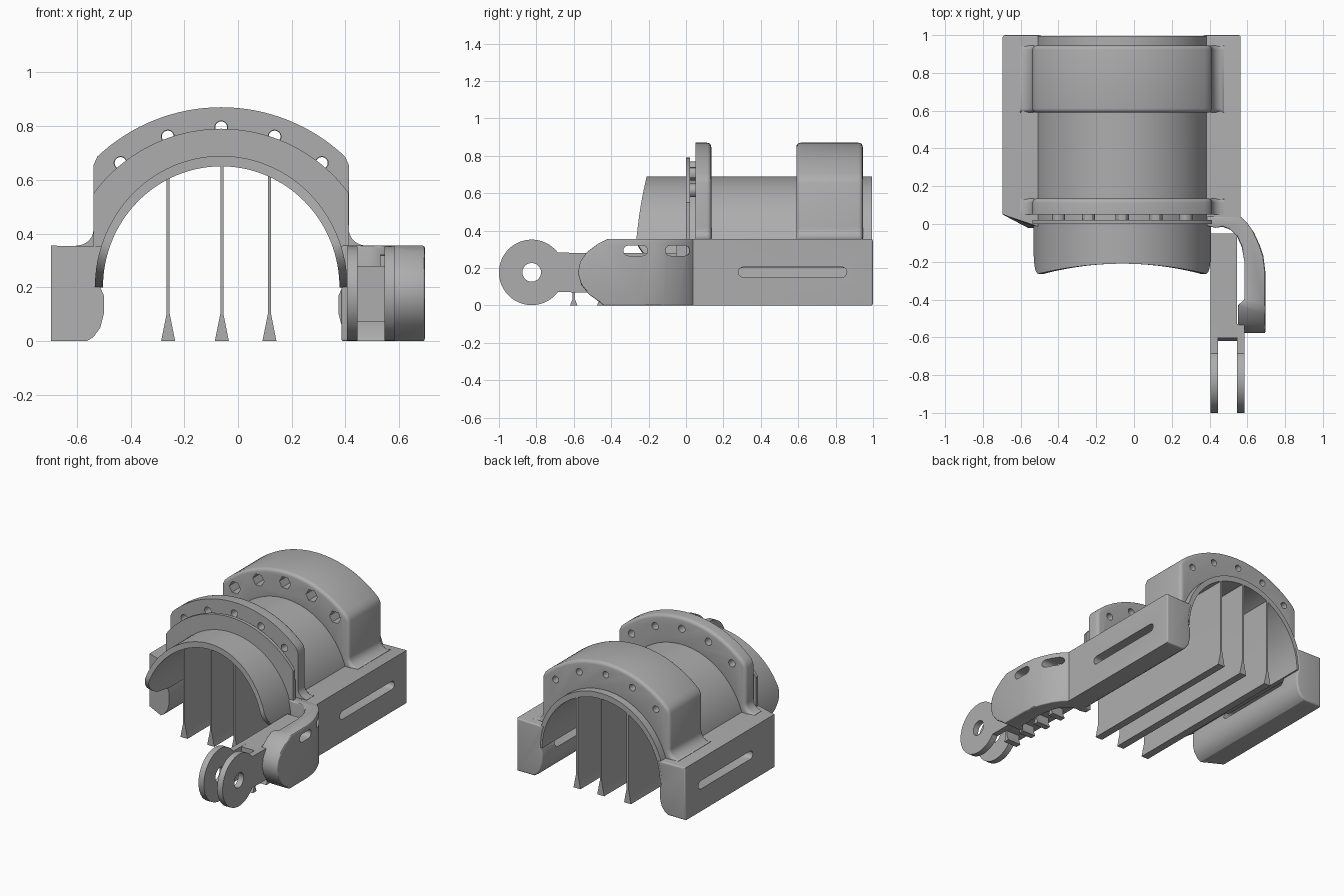
import bpy, bmesh
from math import sin, cos, pi, sqrt, radians

cube = bpy.data.objects.get("Cube")
if cube:
    bpy.data.objects.remove(cube, do_unlink=True)

grey = bpy.data.materials.new("grey plastic")
grey.use_nodes = True
GREY = (0.42, 0.42, 0.42, 1)
grey.diffuse_color = GREY
grey.node_tree.nodes["Principled BSDF"].inputs["Base Color"].default_value = GREY

CX, CZ = -0.0625, 0.2      # axis of the arch
RX, RZ = 0.44, 0.45        # inner radii of the arch
SPREAD = [radians(a) for a in (-39, -19.5, 0, 19.5, 39)]


def finish(name, bm):
    bmesh.ops.recalc_face_normals(bm, faces=bm.faces)
    mesh = bpy.data.meshes.new(name)
    bm.to_mesh(mesh)
    bm.free()
    ob = bpy.data.objects.new(name, mesh)
    bpy.context.collection.objects.link(ob)
    mesh.materials.append(grey)
    return ob


def prism(name, pts, axis, a, b, round_a=0, round_b=0):
    """Extrude a 2D outline along an axis, with optional rounded end rims."""
    k = "xyz".index(axis)
    bm = bmesh.new()
    rings = []
    for t in (a, b):
        ring = []
        for p in pts:
            co = list(p)
            co.insert(k, t)
            ring.append(bm.verts.new(co))
        rings.append(ring)
        bm.faces.new(ring)
    n = len(pts)
    for i in range(n):
        j = (i + 1) % n
        bm.faces.new((rings[0][i], rings[0][j], rings[1][j], rings[1][i]))
    bmesh.ops.recalc_face_normals(bm, faces=bm.faces)
    for t, r in ((a, round_a), (b, round_b)):
        if r:
            rim = [e for e in bm.edges if all(abs(v.co[k] - t) < 1e-5 for v in e.verts)]
            bmesh.ops.bevel(bm, geom=rim, offset=r, segments=4, profile=0.5,
                            affect='EDGES', clamp_overlap=False)
    return finish(name, bm)


def arc(cx, cy, rx, ry, start, end, n):
    return [(cx + rx * cos(start + (end - start) * i / n),
             cy + ry * sin(start + (end - start) * i / n)) for i in range(n + 1)]


def circle(cx, cy, r, n=24):
    return arc(cx, cy, r, r, 0, 2 * pi, n)[:-1]


def slot(cx, cy, length, height):
    r, d = height / 2, length / 2 - height / 2
    return arc(cx + d, cy, r, r, -pi / 2, pi / 2, 8) + arc(cx - d, cy, r, r, pi / 2, 3 * pi / 2, 8)


def apply(ob, mod):
    bpy.context.view_layer.objects.active = ob
    bpy.ops.object.modifier_apply(modifier=mod.name)


def combine(ob, tool, op='DIFFERENCE'):
    mod = ob.modifiers.new("cut", 'BOOLEAN')
    mod.operation, mod.object, mod.solver = op, tool, 'EXACT'
    apply(ob, mod)
    bpy.data.objects.remove(tool, do_unlink=True)


def soften(ob, width):
    mod = ob.modifiers.new("soft", 'BEVEL')
    mod.width, mod.segments, mod.limit_method = width, 3, 'ANGLE'
    mod.angle_limit = radians(40)
    apply(ob, mod)


# Arched shell with a slanted front edge rounded at its lower corners
bm = bmesh.new()
rows = []
for i in range(65):
    t = pi * i / 64
    h = sin(t)
    front = -0.27 + 0.06 * h * h
    if h < 0.35:
        front = -0.01 - 0.255 * sqrt(1 - (1 - h / 0.35) ** 2)
    rows.append([bm.verts.new((CX + (RX + w) * cos(t), y, CZ + (RZ + w * 1.3) * h))
                 for w, y in ((0, front), (0.03, front), (0.03, 0.995), (0, 0.995))])
for r, s in zip(rows, rows[1:]):
    for k in range(4):
        bm.faces.new((r[k], r[k - 1], s[k - 1], s[k]))
bm.faces.new(rows[0])
bm.faces.new(rows[-1])
finish("arched_shell", bm)

# Side blocks with a rounded inner foot and a long through slot
for side, outer, name in ((-1, 0.6325, "right_side_block"), (1, 0.6275, "left_side_block")):
    half = [(outer, 0), (0.5, 0), (0.475, 0.015), (0.45, 0.05), (0.437, 0.1), (0.437, 0.17)]
    half += arc(0, CZ, RX + 0.01, RZ + 0.015, 0, 0.33, 6) + [(outer, 0.355)]
    block = prism(name, [(CX + side * x, z) for x, z in half], 'y', -0.02 if side < 0 else 0.0, 1, 0, 0.012)
    if side < 0:
        # front face swept back towards the outside
        for v in block.data.vertices:
            if v.co.y < 0.1 and v.co.x < -0.6:
                v.co.y = 0.05
    x0, x1 = sorted((CX + side * 0.3, CX + side * 0.8))
    combine(block, prism("cutter", slot(0.57, 0.178, 0.58, 0.055), 'x', x0, x1))

# Saddle outline: crown arc, straight flanks, fillets onto the blocks
half = [(0.54, 0.3), (0.54, 0.355)] + arc(0.54, 0.415, 0.065, 0.06, -pi / 2, -pi, 6)
crown = arc(0, 0.2, 0.67, 0.67, radians(46.5), pi / 2, 16)
half += [(0.475, 0.655)] + crown
outline = half + [(-x, z) for x, z in half[-2::-1]]
inner = arc(0, CZ, RX + 0.014, RZ + 0.02, pi - 0.22, 0.22, 48)
saddle = [(CX + x, z) for x, z in outline + inner]
rear = prism("rear_saddle", saddle, 'y', 0.59, 0.945, 0.022, 0.022)
flange = prism("front_flange", saddle, 'y', 0.05, 0.135, 0, 0.022)
for a in SPREAD:
    x, z = CX + 0.595 * sin(a), CZ + 0.595 * cos(a)
    combine(rear, prism("cutter", circle(x, z, 0.022), 'y', 0.5, 1.1))
    combine(rear, prism("cutter", circle(x, z, 0.042, 6), 'y', 0.5, 0.68))
    combine(flange, prism("cutter", circle(x, z, 0.024), 'y', -0.1, 0.3))
    # short spacers between flange and front ring
    x, z = CX + 0.535 * sin(a), CZ + 0.535 * cos(a)
    prism("ring_spacer", circle(x, z, 0.035, 12), 'y', 0.015, 0.055)

# Thin ring in front of the flange, trimmed to the flange width
a0 = radians(36.5)
ring = [(0.475, 0.3)] + arc(0, CZ, 0.59, 0.59, a0, pi - a0, 40) + [(-0.475, 0.3)]
prism("front_ring", [(CX + x, z) for x, z in ring + inner], 'y', 0.0, 0.022)

# Curved arm running forward from the left block
plan = [(0.385, 0.04), (0.565, 0.04), (0.6, 0.005), (0.635, -0.045), (0.665, -0.11), (0.685, -0.17),
        (0.695, -0.25), (0.695, -0.578), (0.55, -0.578), (0.55, -0.43), (0.585, -0.4), (0.585, -0.2),
        (0.57, -0.12), (0.545, -0.065), (0.51, -0.03), (0.47, -0.015), (0.43, -0.02), (0.385, -0.01)]
arm = prism("hinge_arm", plan, 'z', 0, 0.355)
profile = [(0.1, -0.1), (-0.42, -0.1), (-0.44, 0), (-0.465, 0.02), (-0.52, 0.06), (-0.56, 0.11), (-0.578, 0.175),
           (-0.565, 0.235), (-0.53, 0.285), (-0.47, 0.33), (-0.42, 0.355), (-0.4, 0.5), (0.1, 0.5)]
combine(arm, prism("cutter", profile, 'x', 0.3, 0.8), 'INTERSECT')
soften(arm, 0.01)
for y in (-0.27, -0.045):
    combine(arm, prism("cutter", slot(y, 0.293, 0.13, 0.055), 'x', 0.53, 0.8))

# Hinge link with two drilled clevis discs
prism("hinge_link", [(-0.6, 0.07), (-0.05, 0.07), (-0.05, 0.28), (-0.6, 0.28)], 'x', 0.405, 0.545)
for x0, name in ((0.405, "inner_clevis"), (0.545, "outer_clevis")):
    a = 0.65
    disc = prism(name, arc(-0.825, 0.177, 0.175, 0.175, a, 2 * pi - a, 56)
                 + [(-0.53, 0.07), (-0.53, 0.28)], 'x', x0, x0 + 0.04)
    combine(disc, prism("cutter", circle(-0.825, 0.177, 0.05), 'x', 0.3, 0.8))


# Thin upright fins with flared feet
def fin(c, top, foot, neck):
    w = 0.006
    return [(c - foot, 0), (c + foot, 0), (c + w, neck), (c + w, top), (c - w, top), (c - w, neck)]


for x in (-0.26, -0.06, 0.117):
    top = CZ + RZ * sqrt(1 - ((x - CX) / RX) ** 2) + 0.008
    prism("support_fin", fin(x, top, 0.026, 0.1), 'y', -0.205, 0.995)
for i in range(4):
    prism("link_fin", [(y, z) for y, z in fin(-0.6 + 0.144 * i, 0.075, 0.02, 0.035)], 'x', 0.445, 0.545)

# Smooth curved surfaces while keeping edges crisp
for ob in bpy.context.scene.objects:
    if ob.type == 'MESH':
        bpy.ops.object.select_all(action='DESELECT')
        ob.select_set(True)
        bpy.context.view_layer.objects.active = ob
        bpy.ops.object.shade_smooth_by_angle(angle=radians(30))
